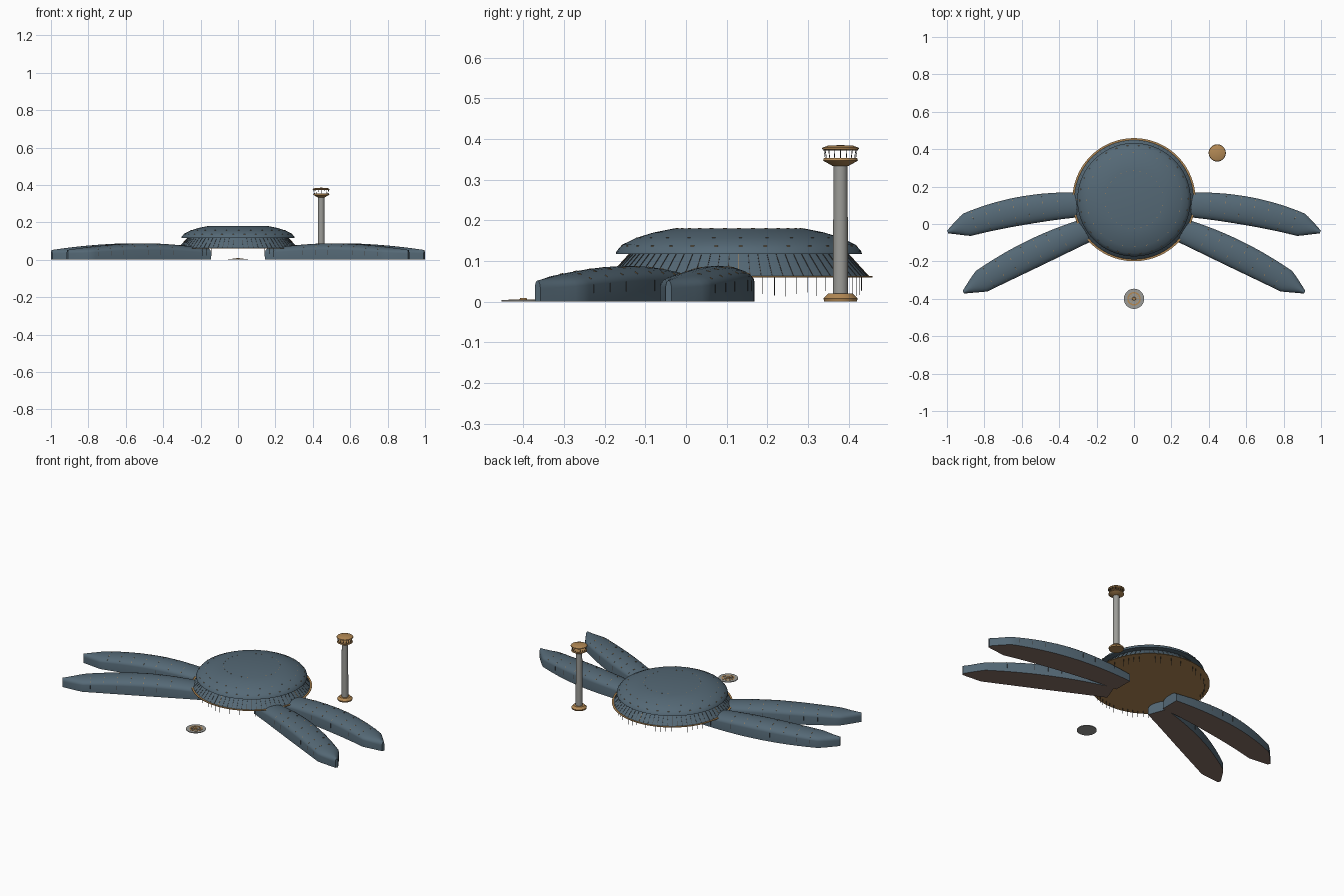
import bpy, bmesh, math, random
from mathutils import Vector

random.seed(4)
cube = bpy.data.objects.get("Cube")
if cube:
    bpy.data.objects.remove(cube)


def make_mat(name, rgb):
    m = bpy.data.materials.new(name)
    m.use_nodes = True
    m.diffuse_color = (*rgb, 1)
    m.node_tree.nodes["Principled BSDF"].inputs["Base Color"].default_value = (*rgb, 1)
    return m


SLATE = make_mat("slate blue", (0.09, 0.14, 0.18))
BRONZE = make_mat("bronze", (0.45, 0.25, 0.09))
EARTH = make_mat("earth brown", (0.24, 0.16, 0.13))
STONE = make_mat("stone grey", (0.33, 0.33, 0.31))
DARK = make_mat("dark metal", (0.06, 0.06, 0.06))


def finish(bm, name, mats):
    bmesh.ops.recalc_face_normals(bm, faces=bm.faces)
    me = bpy.data.meshes.new(name)
    bm.to_mesh(me)
    bm.free()
    for m in mats:
        me.materials.append(m)
    me.shade_smooth()
    me.set_sharp_from_angle(angle=math.radians(30))
    ob = bpy.data.objects.new(name, me)
    bpy.context.collection.objects.link(ob)
    return ob


def lathe(name, center, profile, mats, bands=None, n=64):
    """Spin (radius, z) points; bands gives a material index per segment."""
    bm = bmesh.new()
    rings = []
    for r, z in profile:
        if r == 0:
            rings.append([bm.verts.new((0, 0, z))] * n)
        else:
            rings.append([bm.verts.new((r * math.cos(math.tau * i / n),
                                        r * math.sin(math.tau * i / n), z)) for i in range(n)])
    for k in range(len(rings) - 1):
        a, b = rings[k], rings[k + 1]
        for i in range(n):
            j = (i + 1) % n
            f = bm.faces.new(list(dict.fromkeys((a[i], a[j], b[j], b[i]))))
            f.material_index = bands[k] if bands else 0
    ob = finish(bm, name, mats)
    ob.location = (*center, 0)
    return ob


def rod(bm, a, b, r, mat=0, sides=4):
    """Thin bar between two points."""
    a, b = Vector(a), Vector(b)
    q = (b - a).to_track_quat('Z', 'Y')
    ends = [[bm.verts.new(p + q @ Vector((r * math.cos(math.tau * (i + .5) / sides),
                                          r * math.sin(math.tau * (i + .5) / sides), 0)))
             for i in range(sides)] for p in (a, b)]
    faces = [bm.faces.new(e) for e in ends]
    for i in range(sides):
        j = (i + 1) % sides
        faces.append(bm.faces.new((ends[0][i], ends[0][j], ends[1][j], ends[1][i])))
    for f in faces:
        f.material_index = mat


def polar(center, r, angle, z):
    return Vector((center[0] + r * math.cos(angle), center[1] + r * math.sin(angle), z))


# Central hall: bronze underside and rim, sloping wall, domed roof
HALL = (0, 0.13)
lathe("central_hall", HALL,
      [(0, .06), (.329, .06), (.329, .063), (.319, .063), (.268, .118), (.303, .117),
       (.301, .124), (.287, .14), (.252, .157), (.21, .17), (.16, .18), (0, .18)],
      [SLATE, BRONZE], [1, 1, 1, 0, 0, 0, 0, 0, 0, 0, 0], 96)

# Wall mullions, with a bronze one at each quarter
bm = bmesh.new()
for i in range(72):
    a = math.tau * i / 72
    rod(bm, polar(HALL, .319, a, .063), polar(HALL, .269, a, .118), .0012, 1 if i % 18 == 0 else 0)
finish(bm, "hall_mullions", [DARK, BRONZE])

# Roof light rings
bm = bmesh.new()
for r, z, count in ((.155, .18, 28), (.252, .157, 24), (.29, .137, 30)):
    for i in range(count):
        a = math.tau * i / count
        rod(bm, polar(HALL, r, a, z), polar(HALL, r, a + .03, z), .0015)
finish(bm, "roof_lights", [BRONZE])

# Slim hangers under the rim
bm = bmesh.new()
for i in range(64):
    a = math.tau * i / 64
    rod(bm, polar(HALL, .302, a, .06), polar(HALL, .302, a, random.uniform(.012, .03)), .001)
finish(bm, "hanging_rods", [DARK])


# Concourse wings: arched section swept along a bend with a pointed end
def bend(ctrl, t):
    p0, p1, p2 = (Vector(c) for c in ctrl)
    pos = p0 * (1 - t) ** 2 + p1 * 2 * t * (1 - t) + p2 * t * t
    tan = ((p1 - p0) * (1 - t) + (p2 - p1) * t).normalized()
    return pos, Vector((-tan.y, tan.x))


def half_width(t):
    w = .058 + .018 * math.sin(math.pi * min(t / .95, 1))
    return w if t < .86 else w + (.008 - w) * ((t - .86) / .14) ** 1.2


def height(t):
    return .062 + .026 * math.sin(math.pi * t / .9) if t < .45 else .088 - .036 * ((t - .45) / .55) ** 1.7


def skin(ctrl, side, t, angle, lift=0):
    """Point on the arched roof; angle runs from 0 to pi across it."""
    pos, nrm = bend(ctrl, t)
    xy = pos + nrm * half_width(t) * math.cos(angle)
    return Vector((xy.x * side, xy.y, height(t) * (.6 + .4 * math.sin(angle)) + lift))


def wing(name, ctrl, side):
    bm = bmesh.new()
    steps, arc = 36, 12
    rows = []
    for s in range(steps + 1):
        t = s / steps
        pts = [skin(ctrl, side, t, math.pi * k / arc) for k in range(arc + 1)]
        foot = [Vector((p.x, p.y, 0)) for p in (pts[0], pts[-1])]
        rows.append([bm.verts.new(p) for p in [foot[0], *pts, foot[1]]])
    for a, b in zip(rows, rows[1:]):
        for k in range(len(a)):
            j = (k + 1) % len(a)
            f = bm.faces.new((a[k], a[j], b[j], b[k]))
            f.material_index = 1 if j == 0 else 0
    bm.faces.new(rows[0])
    bm.faces.new(rows[-1])
    finish(bm, name, [SLATE, EARTH])
    # Small roof lights in rows across the wing, and seams on the walls
    bm = bmesh.new()
    for s in range(7):
        t = .27 + s * .09
        for angle in (.5, 1.1, 1.9, 2.5):
            rod(bm, skin(ctrl, side, t, angle), skin(ctrl, side, t, angle + .16), .0016)
        for angle in (0, math.pi):
            p = skin(ctrl, side, t, angle)
            rod(bm, p * 1, Vector((p.x, p.y, p.z * .5)), .001, 1)
    finish(bm, name + "_lights", [BRONZE, DARK])


rear = ((.165, .105), (.63, .108), (.996, -.043))
front = ((.165, .0), (.56, -.145), (.912, -.365))
for side, label in ((1, "left"), (-1, "right")):
    wing(label + "_rear_wing", rear, side)
    wing(label + "_front_wing", front, side)

# Control tower
TOWER = (.445, .38)
lathe("tower_base", TOWER, [(0, 0), (.04, 0), (.042, .008), (.03, .02), (0, .02)], [BRONZE], n=32)
lathe("tower_shaft", TOWER, [(0, .018), (.019, .018), (.017, .338), (0, .338)], [STONE], n=32)
lathe("cab_floor", TOWER, [(0, .334), (.02, .334), (.043, .347), (.041, .353), (.03, .35), (0, .35)],
      [BRONZE], n=32)
lathe("cab_roof", TOWER, [(0, .372), (.04, .372), (.046, .376), (.044, .379), (.03, .384), (0, .385)],
      [BRONZE], n=32)
bm = bmesh.new()
for i in range(16):
    a = math.tau * i / 16
    rod(bm, polar(TOWER, .037, a, .35), polar(TOWER, .041, a, .374), .001)
finish(bm, "cab_mullions", [DARK])

# Forecourt plaza with a bronze ring and star
PLAZA = (0, -.4)
lathe("plaza", PLAZA, [(0, 0), (.054, 0), (.054, .004), (.036, .004), (.036, .005), (.029, .005),
                       (.029, .004), (.01, .004), (.008, .009), (0, .009)],
      [STONE, BRONZE], [0, 0, 0, 1, 1, 1, 0, 1, 1], 48)
bm = bmesh.new()
for i in range(12):
    a = math.tau * i / 12
    rod(bm, polar(PLAZA, .009, a, .0045), polar(PLAZA, .03, a, .0045), .0015)
finish(bm, "plaza_star", [BRONZE])
